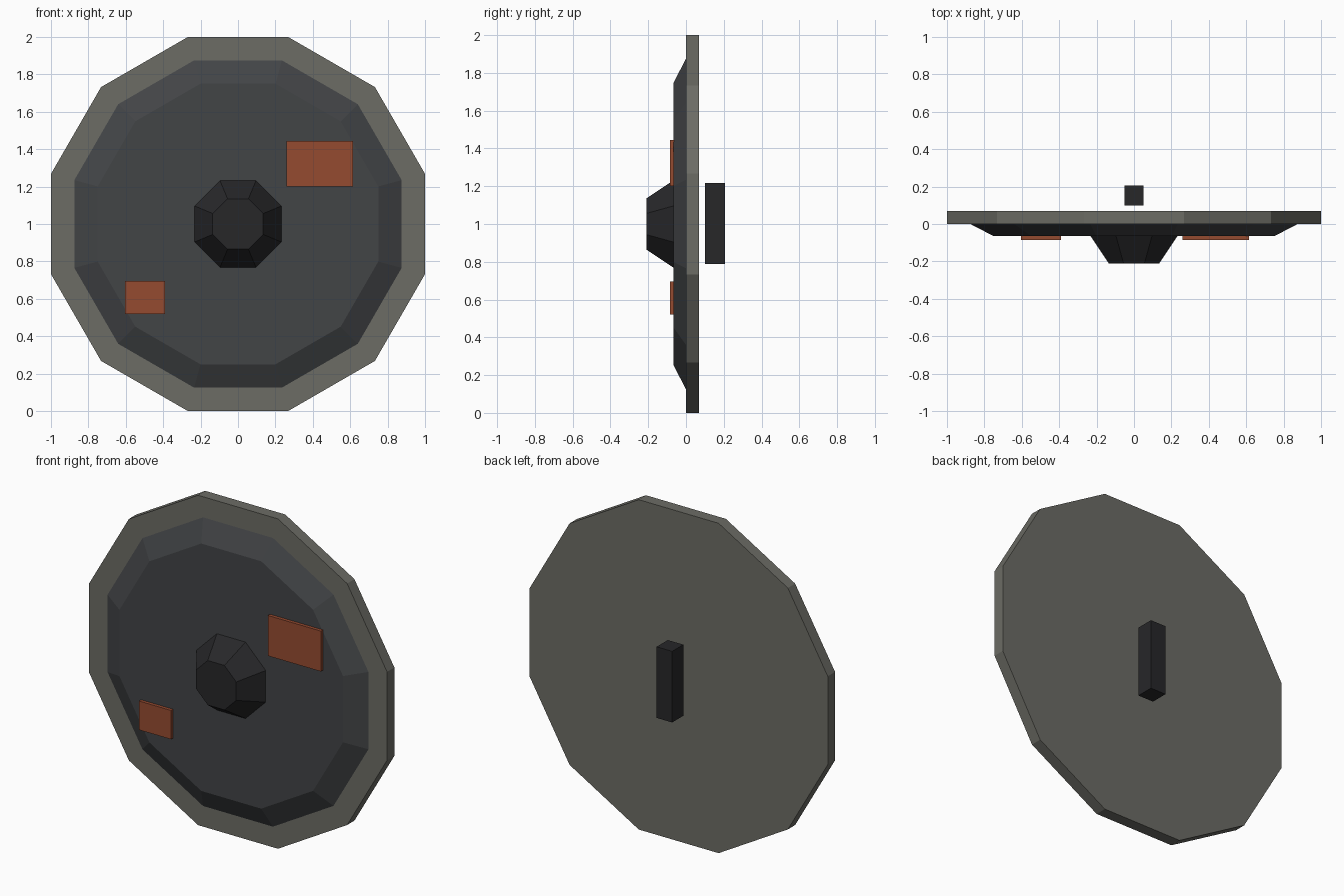
import bpy, bmesh
from math import pi, cos
from mathutils import Matrix, Vector

if "Cube" in bpy.data.objects:
    bpy.data.objects.remove(bpy.data.objects["Cube"])

CZ = 1.0  # height of the shield centre


def material(name, rgb):
    m = bpy.data.materials.new(name)
    m.diffuse_color = (*rgb, 1)
    m.use_nodes = True
    m.node_tree.nodes["Principled BSDF"].inputs["Base Color"].default_value = m.diffuse_color
    return m


grey = material("weathered_grey", (0.15, 0.15, 0.13))
dark = material("dark_steel", (0.055, 0.058, 0.062))
black = material("black_iron", (0.02, 0.02, 0.022))
rust = material("rust", (0.30, 0.07, 0.03))


def add(name, bm, mat):
    bmesh.ops.recalc_face_normals(bm, faces=bm.faces)
    me = bpy.data.meshes.new(name)
    bm.to_mesh(me)
    bm.free()
    me.materials.append(mat)
    bpy.context.collection.objects.link(bpy.data.objects.new(name, me))


def disc(name, sides, back_r, front_r, back_y, front_y, mat):
    """Polygonal frustum facing -y, flat side up; radii run to the flats."""
    k = 1 / cos(pi / sides)
    place = (Matrix.Translation((0, (back_y + front_y) / 2, CZ))
             @ Matrix.Rotation(pi / 2, 4, 'X') @ Matrix.Rotation(pi / sides, 4, 'Z'))
    bm = bmesh.new()
    bmesh.ops.create_cone(bm, cap_ends=True, segments=sides, radius1=back_r * k,
                          radius2=front_r * k, depth=back_y - front_y, matrix=place)
    add(name, bm, mat)


def box(name, lo, hi, mat):
    lo, hi = Vector(lo), Vector(hi)
    bm = bmesh.new()
    bmesh.ops.create_cube(bm, size=1, matrix=Matrix.Translation((lo + hi) / 2)
                          @ Matrix.Diagonal((*(hi - lo), 1)))
    add(name, bm, mat)


# Shield body, raised face and central boss
disc("shield_rim", 12, 1.0, 1.0, 0.07, 0.0, grey)
disc("shield_face", 12, 0.875, 0.75, 0.0, -0.065, dark)
disc("boss", 8, 0.235, 0.135, -0.06, -0.21, black)

# Rusty patches on the face
box("upper_patch", (0.26, -0.085, 1.20), (0.615, -0.06, 1.445), rust)
box("lower_patch", (-0.605, -0.085, 0.52), (-0.39, -0.06, 0.695), rust)

# Grip bar behind the shield
box("grip", (-0.052, 0.10, 0.787), (0.052, 0.207, 1.218), black)
